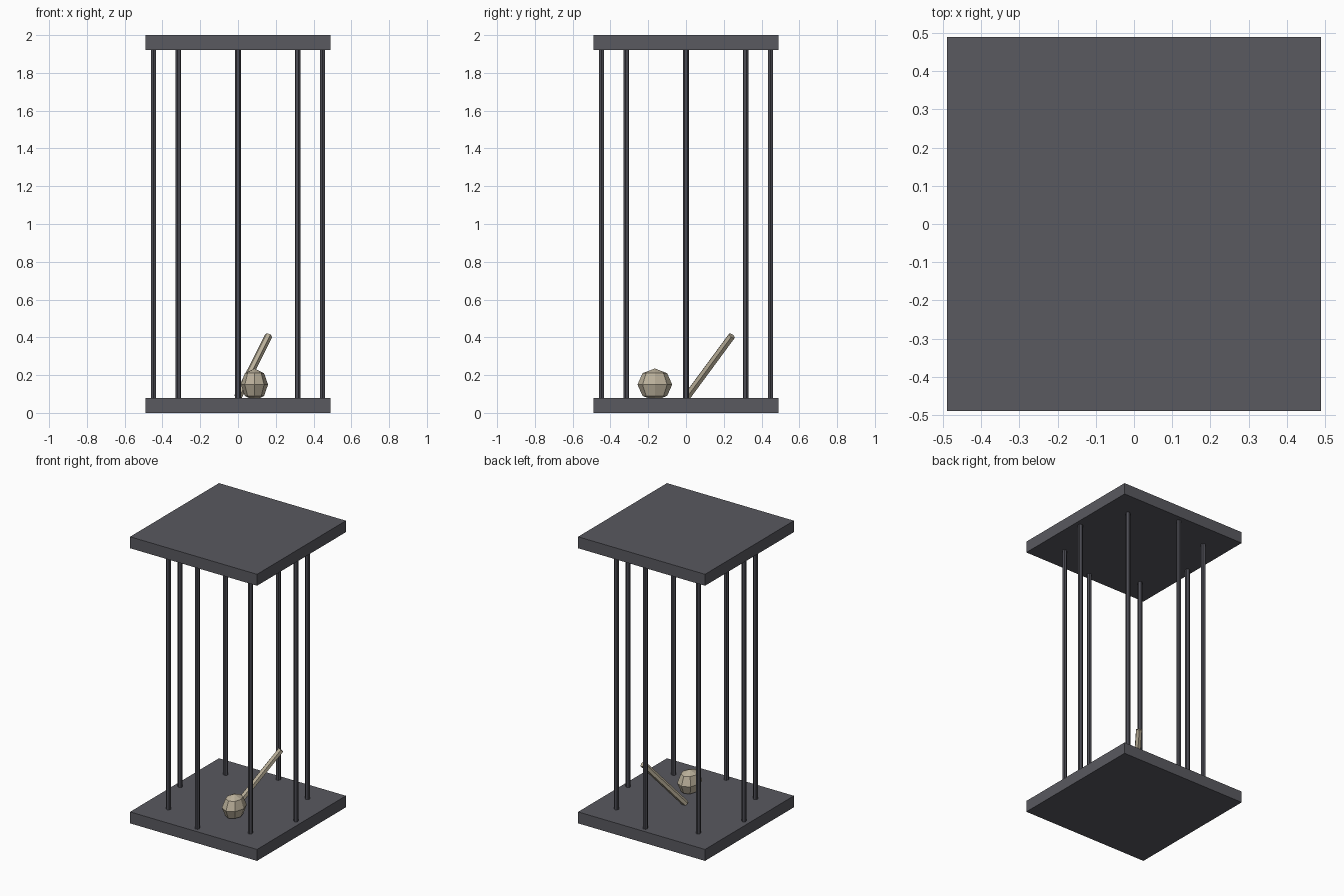
import bpy, math
from mathutils import Vector

if "Cube" in bpy.data.objects:
    bpy.data.objects.remove(bpy.data.objects["Cube"])


def material(name, rgb):
    m = bpy.data.materials.new(name)
    m.diffuse_color = (*rgb, 1)
    m.use_nodes = True
    m.node_tree.nodes["Principled BSDF"].inputs["Base Color"].default_value = m.diffuse_color
    return m


iron = material("dark_iron", (0.10, 0.10, 0.115))
bar_iron = material("bar_iron", (0.07, 0.07, 0.085))
bone = material("bone", (0.50, 0.44, 0.33))


def finish(name, mat):
    ob = bpy.context.object
    ob.name = name
    ob.data.materials.append(mat)
    return ob


def rod(name, a, b, radius, mat, spin=None):
    # six-sided rod between two points
    a, b = Vector(a), Vector(b)
    d = b - a
    bpy.ops.mesh.primitive_cylinder_add(vertices=6, radius=radius, depth=d.length,
                                        location=(a + b) / 2)
    ob = finish(name, mat)
    if spin is None:
        ob.rotation_euler = d.to_track_quat('Z', 'Y').to_euler()
    else:
        ob.rotation_euler = (0, 0, spin)
    return ob


# floor and roof plates
for name, z in (("floor_plate", 0.04), ("roof_plate", 1.96)):
    bpy.ops.mesh.primitive_cube_add(size=1, location=(0, 0, z))
    finish(name, iron).scale = (0.98, 0.98, 0.08)

# ring of eight bars, a corner of each pointing outward
for i in range(8):
    t = i * math.pi / 4
    x, y = 0.447 * math.cos(t), 0.447 * math.sin(t)
    rod(f"bar_{i + 1}", (x, y, 0.06), (x, y, 1.94), 0.016, bar_iron, t + math.pi / 2 + math.pi / 6 * 3)

# faceted skull resting on the floor
bpy.ops.mesh.primitive_uv_sphere_add(segments=8, ring_count=4, radius=1,
                                     location=(0.087, -0.165, 0.15))
finish("skull", bone).scale = (0.072, 0.092, 0.085)

# loose leaning bone
rod("long_bone", (0.0, 0.005, 0.085), (0.162, 0.243, 0.408), 0.021, bone)
